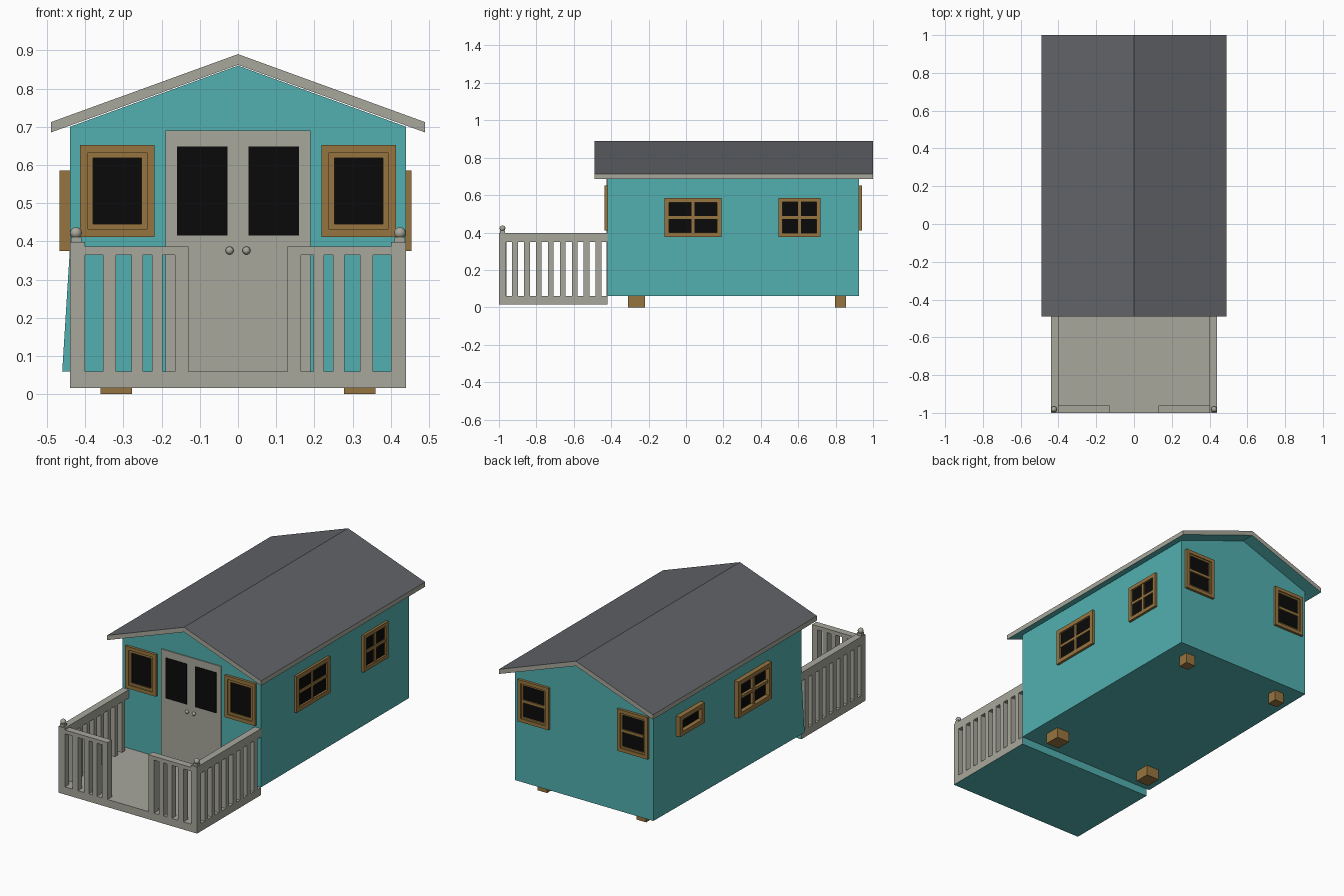
import bpy, bmesh
from mathutils import Matrix

if "Cube" in bpy.data.objects:
    bpy.data.objects.remove(bpy.data.objects["Cube"])


def mat(name, r, g, b):
    m = bpy.data.materials.new(name)
    m.diffuse_color = (r, g, b, 1)
    m.use_nodes = True
    m.node_tree.nodes["Principled BSDF"].inputs["Base Color"].default_value = m.diffuse_color
    return m


TEAL = mat("teal paint", 0.085, 0.43, 0.43)
GREY = mat("warm grey paint", 0.39, 0.39, 0.335)
WOOD = mat("brown wood", 0.31, 0.178, 0.05)
ROOF = mat("slate grey", 0.118, 0.124, 0.135)
BLACK = mat("dark glass", 0.003, 0.003, 0.003)


def finish(name, bm, *mats, rule=None):
    bmesh.ops.recalc_face_normals(bm, faces=bm.faces)
    bm.normal_update()
    if rule:
        for f in bm.faces:
            f.material_index = rule(f.normal)
    me = bpy.data.meshes.new(name)
    bm.to_mesh(me)
    bm.free()
    for m in mats:
        me.materials.append(m)
    ob = bpy.data.objects.new(name, me)
    bpy.context.collection.objects.link(ob)
    return ob


def boxes(name, items, *mats, rule=None):
    """Each item is (x0, x1, y0, y1, z0, z1)."""
    bm = bmesh.new()
    for b in items:
        lo = [min(b[i], b[i + 1]) for i in (0, 2, 4)]
        hi = [max(b[i], b[i + 1]) for i in (0, 2, 4)]
        size = [h - l for l, h in zip(lo, hi)]
        mid = [(h + l) / 2 for l, h in zip(lo, hi)]
        bmesh.ops.create_cube(bm, size=1, matrix=Matrix.Translation(mid) @ Matrix.Diagonal((*size, 1)))
    return finish(name, bm, *mats, rule=rule)


def prism(profile, y0, y1):
    bm = bmesh.new()
    face = bm.faces.new([bm.verts.new((x, y0, z)) for x, z in profile])
    out = bmesh.ops.extrude_face_region(bm, geom=[face])
    for v in out["geom"]:
        if isinstance(v, bmesh.types.BMVert):
            v.co.y = y1
    return bm


def balls(name, centres, radius):
    bm = bmesh.new()
    for c in centres:
        bmesh.ops.create_uvsphere(bm, u_segments=12, v_segments=8, radius=radius, matrix=Matrix.Translation(c))
    for f in bm.faces:
        f.smooth = True
    return finish(name, bm, GREY)


# House body, with the front left bottom corner kicked slightly outward
FY, BY, WX = -0.42, 0.925, 0.44
body = prism([(-WX, 0.06), (WX, 0.06), (WX, 0.70), (0, 0.86), (-WX, 0.70), (-WX, 0.38)], FY, BY)
for v in body.verts:
    if v.co.x < 0 and v.co.z < 0.1 and v.co.y < 0:
        v.co.x = -0.46
finish("house_body", body, TEAL)

# Roof: slate on top, grey edges, teal underneath
roof = prism([(-0.49, 0.685), (0, 0.862), (0.49, 0.685), (0.49, 0.712), (0, 0.89), (-0.49, 0.712)], -0.49, 1.0)
finish("roof", roof, ROOF, GREY, TEAL,
       rule=lambda n: 0 if n.z > 0.5 else 2 if n.z < -0.5 else 1)

# Porch deck: teal underside and back
boxes("porch_deck", [(-WX, WX, -1.0, FY, 0.016, 0.06)], GREY, TEAL,
      rule=lambda n: 1 if n.z < -0.5 or n.y > 0.5 else 0)

# Porch railings on both sides
for s, side in ((-1, "left"), (1, "right")):
    a, b = s * 0.40, s * WX
    rail = [(a, b, -1.0, FY, 0.35, 0.398), (a, b, -1.0, -0.963, 0.06, 0.35)]
    for i in range(8):
        y = -0.929 + i * 0.0637
        rail.append((a, b, y, y + 0.03, 0.06, 0.35))
    boxes(side + "_railing", rail, GREY)

    front = [(s * 0.13, s * 0.40, -1.0, -0.96, 0.365, 0.387)]
    for x0, x1 in ((0.13, 0.165), (0.197, 0.225), (0.249, 0.279), (0.319, 0.353)):
        front.append((s * x0, s * x1, -1.0, -0.96, 0.06, 0.365))
    boxes(side + "_front_railing", front, GREY)
    boxes(side + "_post_cap", [(s * 0.41, s * 0.437, -0.995, -0.968, 0.398, 0.412)], GREY)
balls("post_balls", [(s * 0.424, -0.981, 0.422) for s in (-1, 1)], 0.0155)

# Double door with glass panels and knobs
boxes("double_door", [(-0.19, 0.19, FY, FY - 0.006, 0.06, 0.69)], GREY)
boxes("door_glass", [(s * 0.027, s * 0.16, FY - 0.006, FY - 0.009, 0.415, 0.648) for s in (-1, 1)], BLACK)
balls("door_knobs", [(s * 0.022, FY - 0.013, 0.376) for s in (-1, 1)], 0.0105)

# Windows: u runs along the wall, d outward from it, v upward
WALLS = {
    "front": lambda u0, u1, d0, d1, v0, v1: (u0, u1, FY - d0, FY - d1, v0, v1),
    "back": lambda u0, u1, d0, d1, v0, v1: (u0, u1, BY + d0, BY + d1, v0, v1),
    "right": lambda u0, u1, d0, d1, v0, v1: (WX + d0, WX + d1, u0, u1, v0, v1),
    "left": lambda u0, u1, d0, d1, v0, v1: (-WX - d0, -WX - d1, u0, u1, v0, v1),
}


def window(name, wall, u0, u1, v0, v1, depth, rings, bars=""):
    """rings: (width, depth factor) from the outside in; bars: h and/or v."""
    at = WALLS[wall]
    parts = []
    for w, k in rings:
        d = depth * k
        parts += [at(u0, u1, 0, d, v0, v0 + w), at(u0, u1, 0, d, v1 - w, v1),
                  at(u0, u0 + w, 0, d, v0 + w, v1 - w), at(u1 - w, u1, 0, d, v0 + w, v1 - w)]
        u0, u1, v0, v1 = u0 + w, u1 - w, v0 + w, v1 - w
    um, vm, h, d = (u0 + u1) / 2, (v0 + v1) / 2, 0.008, depth * 0.7
    if "h" in bars:
        parts.append(at(u0, u1, 0, d, vm - h, vm + h))
    if "v" in bars:
        parts.append(at(um - h, um + h, 0, d * 0.98, v0, v1))
    boxes(name + "_frame", parts, WOOD)
    boxes(name + "_glass", [at(u0, u1, 0, 0.003, v0, v1)], BLACK)


for s, side in ((-1, "left"), (1, "right")):
    u0, u1 = sorted((s * 0.218, s * 0.413))
    window("front_%s_window" % side, "front", u0, u1, 0.411, 0.652, 0.015, ((0.02, 1), (0.014, 0.6)))
    window("back_%s_window" % side, "back", u0, u1, 0.411, 0.652, 0.015, ((0.02, 1), (0.01, 0.6)), "h")
    depth = 0.014 if s > 0 else 0.027
    window(side + "_wide_window", side, -0.115, 0.19, 0.375, 0.585, depth, ((0.025, 1),), "hv")
window("right_square_window", "right", 0.495, 0.72, 0.375, 0.585, 0.014, ((0.022, 1),), "hv")
window("left_small_window", "left", 0.495, 0.72, 0.47, 0.585, 0.027, ((0.025, 1),))

# Wooden feet, larger at the front
for s, side in ((-1, "left"), (1, "right")):
    boxes("front_%s_foot" % side, [(s * 0.277, s * 0.36, -0.31, -0.22, 0, 0.07)], WOOD)
    boxes("back_%s_foot" % side, [(s * 0.285, s * 0.345, 0.797, 0.855, 0, 0.07)], WOOD)
